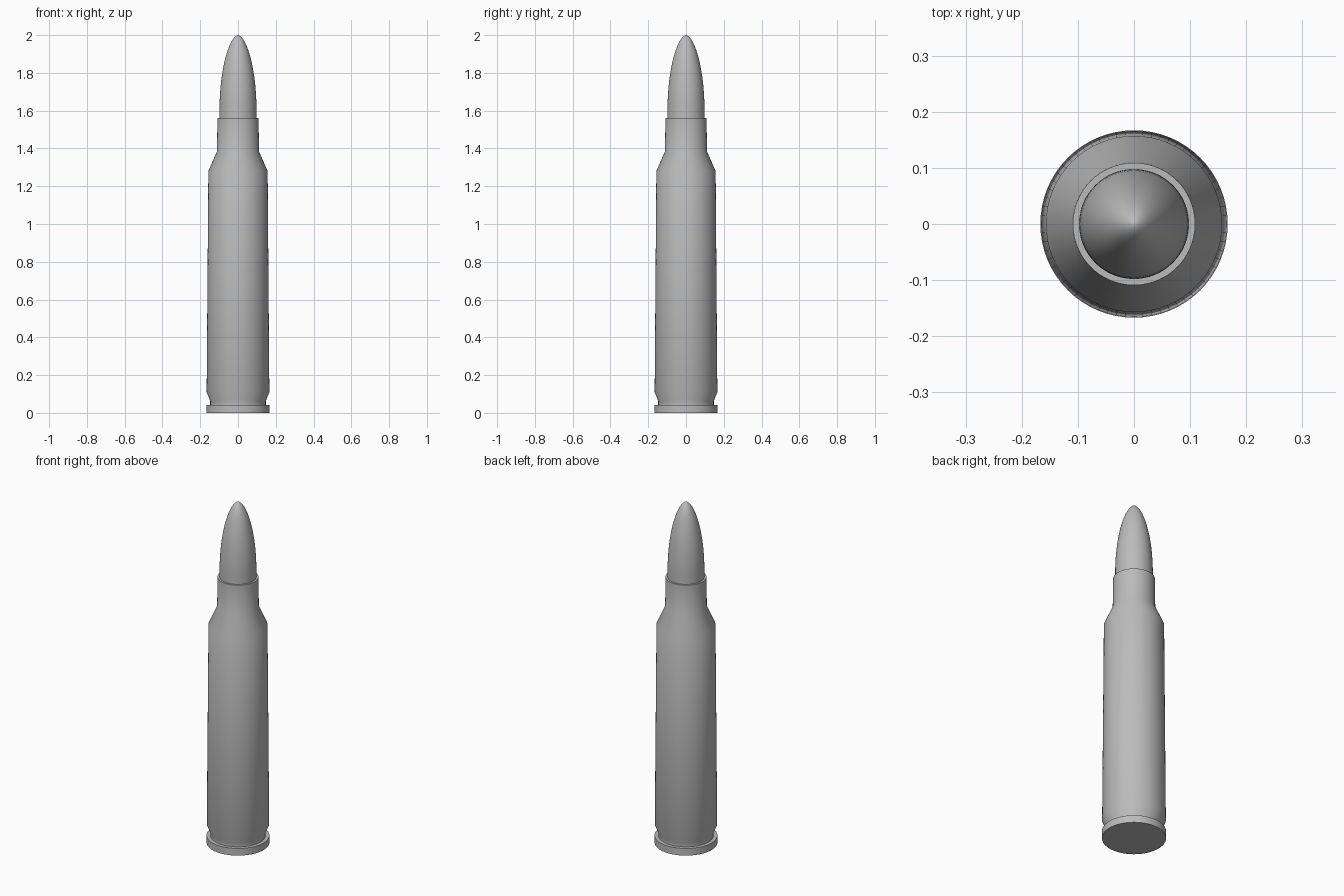
import bpy
import math

SIDES = 64

if "Cube" in bpy.data.objects:
    bpy.data.objects.remove(bpy.data.objects["Cube"], do_unlink=True)

grey = bpy.data.materials.new("plain grey")
grey.use_nodes = True
colour = (0.5, 0.5, 0.5, 1)
grey.diffuse_color = colour
grey.node_tree.nodes["Principled BSDF"].inputs["Base Color"].default_value = colour


def lathe(name, profile):
    """Spin a (radius, height) profile around z; zero radius closes an end."""
    verts, rings, faces = [], [], []
    for r, z in profile:
        count = SIDES if r > 0 else 1
        rings.append([len(verts) + i % count for i in range(SIDES)])
        for i in range(count):
            a = 2 * math.pi * i / SIDES
            verts.append((r * math.cos(a), r * math.sin(a), z))
    for low, high in zip(rings, rings[1:]):
        for i in range(SIDES):
            j = (i + 1) % SIDES
            corners = (low[i], low[j], high[j], high[i])
            faces.append(list(dict.fromkeys(corners)))
    mesh = bpy.data.meshes.new(name)
    mesh.from_pydata(verts, [], faces)
    mesh.materials.append(grey)
    obj = bpy.data.objects.new(name, mesh)
    bpy.context.collection.objects.link(obj)
    bpy.ops.object.select_all(action="DESELECT")
    obj.select_set(True)
    bpy.context.view_layer.objects.active = obj
    bpy.ops.object.shade_smooth_by_angle(angle=math.radians(35))
    return obj


# Case: flat base, rim, extractor groove, tapered body, shoulder, open neck
lathe("case", [
    (0, 0), (0.167, 0), (0.167, 0.042), (0.147, 0.042), (0.147, 0.062),
    (0.166, 0.11), (0.157, 1.28), (0.111, 1.385), (0.109, 1.56),
    (0.098, 1.56), (0.098, 1.5),
])

# Bullet: short cylinder seated in the neck, then a rounded ogive
BASE, TIP, RADIUS, STEPS = 1.6, 2.0, 0.098, 20
ogive = []
for k in range(STEPS + 1):
    a = math.pi / 2 * k / STEPS
    r = RADIUS * math.cos(a) ** 1.15 if k < STEPS else 0
    ogive.append((r, BASE + (TIP - BASE) * math.sin(a)))
lathe("bullet", [(0, 1.5), (RADIUS, 1.5)] + ogive)
